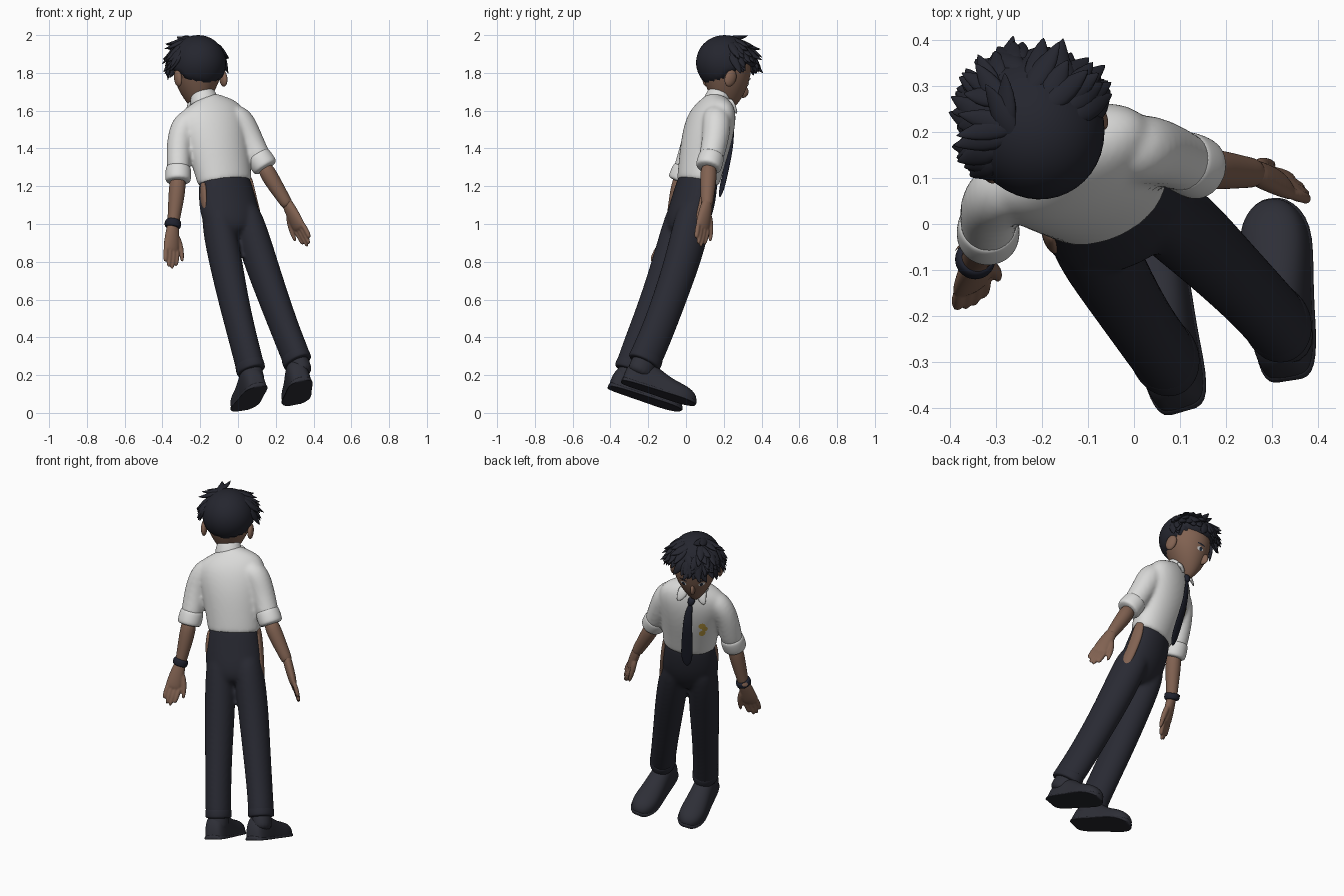
import bpy, bmesh, math, random
from mathutils import Vector, Matrix

cube = bpy.data.objects.get("Cube")
if cube:
    bpy.data.objects.remove(cube)
random.seed(4)


def material(name, *rgb):
    m = bpy.data.materials.new(name)
    m.use_nodes = True
    m.diffuse_color = (*rgb, 1)
    bsdf = next(n for n in m.node_tree.nodes if n.type == 'BSDF_PRINCIPLED')
    bsdf.inputs["Base Color"].default_value = (*rgb, 1)
    bsdf.inputs["Roughness"].default_value = 0.8
    return m


SKIN = material("brown skin", .22, .122, .083)
SHIRT = material("white cotton", .71, .71, .7)
CLOTH = material("dark trousers", .022, .023, .033)
LEATHER = material("dark leather", .027, .028, .038)
HAIR = material("black hair", .018, .019, .028)
NAVY = material("navy tie", .014, .016, .028)
GOLD = material("gold patch", .58, .38, .06)
WHITE = material("eye white", .7, .7, .7)
IRIS = material("dark iris", .02, .03, .05)

RIGHT = Vector((.9, .42, .09)).normalized()      # wearer's right
LEAN = Vector((-.22, .24, .94)).normalized()     # body's up
FRONT = LEAN.cross(RIGHT)                        # wearer's forward


def finish(name, bm, mat, sub=0):
    bmesh.ops.recalc_face_normals(bm, faces=bm.faces[:])
    mesh = bpy.data.meshes.new(name)
    bm.to_mesh(mesh)
    bm.free()
    mesh.materials.append(mat)
    for p in mesh.polygons:
        p.use_smooth = True
    ob = bpy.data.objects.new(name, mesh)
    bpy.context.collection.objects.link(ob)
    if sub:
        ob.modifiers.new("smooth", 'SUBSURF').levels = sub
        ob.modifiers["smooth"].render_levels = sub
    return ob


def loft(name, tubes, mat, sides=16, sub=2, flat=False):
    """Each tube is (side vector, rings); a ring is (x, y, z, half width, half depth)."""
    bm = bmesh.new()
    for side, rings in tubes:
        pts = [Vector(r[:3]) for r in rings]
        loops = []
        for i, ring in enumerate(rings):
            t = (pts[min(i + 1, len(pts) - 1)] - pts[max(i - 1, 0)]).normalized()
            u = (side - t * side.dot(t)).normalized()
            v = t.cross(u)
            loop = []
            for k in range(sides):
                ang = math.tau * k / sides
                c, s = math.cos(ang), math.sin(ang)
                if flat:
                    s = max(s, 0) ** .6
                loop.append(bm.verts.new(pts[i] + u * c * ring[3] + v * s * ring[-1]))
            loops.append(loop)
        for a, b in zip(loops, loops[1:]):
            for k in range(sides):
                j = (k + 1) % sides
                bm.faces.new((a[k], a[j], b[j], b[k]))
        bm.faces.new(loops[0])
        bm.faces.new(loops[-1])
    return finish(name, bm, mat, sub)


def fuse(ob, voxel, rounds):
    """Melt overlapping tubes into one soft garment."""
    melt = ob.modifiers.new("melt", 'REMESH')
    melt.mode, melt.voxel_size, melt.use_smooth_shade = 'VOXEL', voxel, True
    soft = ob.modifiers.new("soften", 'SMOOTH')
    soft.factor, soft.iterations = .5, rounds
    return ob


# Arm paths: sleeve, rolled cuff, forearm
arms = {
    "left": ([(-.19, .115, 1.575, .06), (-.285, .075, 1.54, .073), (-.314, .045, 1.45, .067),
              (-.315, .01, 1.33, .064), (-.316, -.02, 1.25, .062)],
             [(-.315, .002, 1.31, .06), (-.316, -.002, 1.295, .069), (-.317, -.028, 1.235, .071),
              (-.317, -.034, 1.22, .062)],
             [(-.315, -.02, 1.27, .045), (-.325, -.045, 1.15, .045), (-.34, -.07, 1.03, .033),
              (-.347, -.083, .97, .031)]),
    "right": ([(-.07, .15, 1.59, .06), (.01, .165, 1.56, .08), (.055, .158, 1.46, .073),
               (.1, .138, 1.37, .067), (.13, .124, 1.32, .063)],
              [(.1, .138, 1.37, .062), (.108, .135, 1.357, .07), (.142, .12, 1.305, .072),
               (.15, .117, 1.292, .062)],
              [(.13, .122, 1.32, .045), (.18, .118, 1.23, .045), (.245, .112, 1.13, .034),
               (.268, .11, 1.09, .032)])}

# Shirt with sleeves, collar and neck
shirt = fuse(loft("shirt", [(RIGHT, [
    (-.068, .062, 1.21, .15, .102), (-.07, .065, 1.225, .155, .107),
    (-.09, .085, 1.33, .165, .117), (-.115, .11, 1.45, .185, .127),
    (-.14, .135, 1.56, .205, .117), (-.158, .152, 1.62, .172, .09),
    (-.17, .16, 1.655, .085, .07), (-.175, .162, 1.665, .07, .06)])]
    + [(RIGHT, parts[0]) for parts in arms.values()], SHIRT), .011, 5)
for name, (sleeve, cuff, forearm) in arms.items():
    loft(name + "_cuff", [(RIGHT, cuff)], SHIRT)
    loft(name + "_forearm", [(RIGHT, forearm)], SKIN)
loft("collar", [(RIGHT, [
    (-.172, .158, 1.63, .083, .075), (-.178, .163, 1.65, .08, .072),
    (-.186, .174, 1.69, .067, .063), (-.188, .176, 1.695, .062, .058)])], SHIRT)
loft("collar_points", [(RIGHT, [
    (*(Vector((-.19, .2, 1.66)) + RIGHT * s * .05), .03, .02),
    (*(Vector((-.2, .23, 1.615)) + RIGHT * s * .055), .034, .01),
    (*(Vector((-.2, .238, 1.575)) + RIGHT * s * .078), .008, .004)])
    for s in (-1, 1)], SHIRT, 8, 1)
loft("neck", [(RIGHT, [
    (-.17, .155, 1.6, .06), (-.19, .175, 1.69, .056), (-.205, .19, 1.77, .06)])], SKIN)

# Tie and chest patch
loft("tie_knot", [(RIGHT, [(-.203, .222, 1.605, .022, .014), (-.2, .235, 1.585, .024, .018),
                           (-.192, .237, 1.555, .014, .012)])], NAVY, 8)
loft("tie", [(RIGHT, [
    (-.198, .235, 1.57, .014, .009), (-.185, .243, 1.5, .024, .008),
    (-.178, .24, 1.42, .03, .008), (-.157, .215, 1.3, .036, .008),
    (-.137, .188, 1.18, .038, .008), (-.132, .178, 1.14, .004, .004)])], NAVY, 8)


def decal(name, centre, facing, w, h, target, mat, lift=.004, up=LEAN):
    """Thin oval plate wrapped onto the target."""
    n = facing.normalized()
    u = up.cross(n).normalized()
    v = n.cross(u)
    bm = bmesh.new()
    bmesh.ops.create_circle(bm, cap_ends=True, radius=1, segments=20)
    bmesh.ops.poke(bm, faces=bm.faces[:])
    for p in bm.verts:
        p.co = Vector(centre) + u * p.co.x * w + v * p.co.y * h
    ob = finish(name, bm, mat)
    wrap = ob.modifiers.new("wrap", 'SHRINKWRAP')
    wrap.target, wrap.wrap_mode, wrap.offset = target, 'ABOVE_SURFACE', lift


for dx, dz, size in ((.008, .03, .021), (-.012, .006, .019), (.004, -.026, .021)):
    decal("chest_patch", Vector((-.235, .165, 1.385)) + RIGHT * dx + LEAN * dz,
          FRONT, size, size, shirt, GOLD, .005)

# Trousers
right_leg = [(.015, .06, 1.12), (.065, .025, .97), (.12, -.02, .8), (.19, -.088, .6),
             (.265, -.163, .4), (.308, -.212, .295), (.315, -.22, .27)]
left_leg = [(-.12, .01, 1.12), (-.1, -.03, .97), (-.065, -.085, .8), (-.025, -.153, .6),
            (.024, -.23, .4), (.063, -.283, .25), (.069, -.291, .225)]
girth = [(.075, .095), (.087, .104), (.088, .098), (.08, .092),
         (.074, .091), (.074, .093), (.073, .092)]
fuse(loft("trousers", [(RIGHT, [
    (-.075, .07, 1.255, .13, .09), (-.073, .065, 1.24, .145, .1),
    (-.055, .035, 1.1, .168, .112), (-.025, 0, 1.0, .165, .105),
    (.005, -.025, .93, .12, .07)])]
    + [(RIGHT, [(*p, *g) for p, g in zip(path, girth)])
       for path in (right_leg, left_leg)], CLOTH), .011, 6)
for name, path in (("right", right_leg), ("left", left_leg)):
    hem = Vector(path[-1])
    along = (hem - Vector(path[-3])).normalized()
    loft(name + "_trouser_hem", [(RIGHT, [
        (*(hem + along * f), .077 - e, .096 - e)
        for f, e in ((-.05, .012), (-.045, .002), (.004, 0), (.01, .01))])], CLOTH)
    loft(name + "_ankle", [(RIGHT, [(*(hem + along * f), .058, .07)
                                    for f in (-.03, .03, .09)])], LEATHER)

# Bare skin showing along the hips
loft("right_hip_skin", [(FRONT, [
    (.056, .122, 1.26, .03, .012), (.072, .114, 1.16, .038, .018),
    (.1, .086, 1.05, .036, .018), (.125, .056, .95, .032, .016),
    (.145, .026, .88, .016, .01)])], SKIN, 10)
loft("left_hip_skin", [(FRONT, [
    (-.185, -.01, 1.225, .032, .016), (-.184, -.034, 1.14, .034, .016),
    (-.172, -.052, 1.065, .018, .012)])], SKIN, 10)

# Shoes: stations along the foot as (distance, half width, height)
shoe = [(-.002, .03, .06), (.012, .05, .11), (.045, .062, .15), (.1, .068, .155),
        (.16, .069, .135), (.24, .075, .1), (.31, .081, .088), (.36, .07, .076),
        (.393, .045, .055), (.407, .02, .03)]
for name, heel, toe in (("right", (.337, -.338, .165), (.3, .05, .04)),
                        ("left", (.107, -.405, .135), (.02, -.035, .012))):
    heel = Vector(heel)
    d = (Vector(toe) - heel).normalized()
    side = LEAN.cross(d).normalized()
    loft(name + "_shoe", [(side, [(*(heel + d * s), w, h) for s, w, h in shoe])],
         LEATHER, flat=True)
    loft(name + "_sole", [(side, [(*(heel + d * (s * 1.02 - .004)), w + .004, .028)
                                  for s, w, h in shoe])], LEATHER, flat=True, sub=1)

# Wristband, open over the back of the wrist
band = loft("wristband", [(RIGHT, [
    (-.341, -.07, 1.02, .036), (-.342, -.073, 1.015, .045),
    (-.347, -.08, .985, .045), (-.348, -.082, .98, .036)])], NAVY)
decal("wristband_gap", (-.376, -.046, 1.005), Vector((-.7, .7, .2)), .018, .012, band, SKIN)


# Hands
def hand(name, wrist, tip, across):
    w, tip = Vector(wrist), Vector(tip)
    d = (tip - w).normalized()
    size = (tip - w).length
    a = (across - d * across.dot(d)).normalized()
    n = d.cross(a)
    tubes = [(a, [(*(w - d * .05), .031, .03), (*(w + d * size * .2), .046, .028),
                  (*(w + d * size * .48), .052, .024), (*(w + d * size * .6), .046, .016)])]
    for k, reach in enumerate((.9, 1, .97, .86)):
        off = a * (.036 - .023 * k)
        tubes.append((a, [(*(w + d * size * .45 + off), .015, .015),
                          (*(w + d * size * .75 + off + n * .006), .0145, .0145),
                          (*(w + d * size * reach + off * .9 + n * .003), .011, .011)]))
    tubes.append((a, [(*(w + d * size * .12 + a * .02), .02, .02),
                      (*(w + d * size * .42 + a * .06), .017, .017),
                      (*(w + d * size * .76 + a * .074), .011, .011)]))
    fuse(loft(name, tubes, SKIN, 8, 2), .005, 3)


hand("left_hand", (-.345, -.085, .98), (-.362, -.178, .76), Vector((.8, .5, 0)))
hand("right_hand", (.265, .11, 1.1), (.375, .065, .88), Vector((-.6, .7, -.35)))

# Head frame: x to the wearer's right, y forward, z to the crown
hx = Vector((.9, .436, 0)).normalized()
hz = Vector((-.15, .31, .94)).normalized()
hy = hz.cross(hx).normalized()
HEAD = Matrix.Translation((-.21, .203, 1.82)) @ Matrix((hx, hy, hx.cross(hy))).transposed().to_4x4()


def ball(name, mat, centre, radii, shape=None):
    """Ellipsoid in the head frame, reshaped by a rule."""
    bm = bmesh.new()
    bmesh.ops.create_uvsphere(bm, u_segments=40, v_segments=24, radius=1)
    for p in bm.verts:
        co = Vector(c + r * k for c, r, k in zip(centre, radii, p.co))
        p.co = HEAD @ (shape(co) if shape else co)
    return finish(name, bm, mat)


def jaw(p):
    if p.z < 0:
        t = -p.z / .14
        p.x *= 1 - .5 * t ** 1.6
        p.y = p.y * (1 - .3 * t) + .07 * t
        p.z *= 1.5
    return p


def hairline(p):
    limit = min(.055, max(-.13, (p.y + .1) * 1.1 - .13))
    return p if p.z > limit else Vector((p.x * .7, p.y * .7, max(p.z, -.12)))


head = ball("head", SKIN, (0, 0, 0), (.127, .145, .14), jaw)
ball("nose", SKIN, (0, .146, -.075), (.013, .03, .032))
ball("hair_cap", HAIR, (0, 0, .03), (.148, .163, .15), hairline)
for s in (-1, 1):
    ball("ear", SKIN, (s * .133, -.01, -.055), (.018, .032, .046))
    look = hy + hx * s * .45
    decal("eye", HEAD @ Vector((s * .052, .135, -.035)), look, .02, .012, head, WHITE, .003, hz)
    decal("iris", HEAD @ Vector((s * .05, .137, -.035)), look, .01, .012, head, IRIS, .005, hz)
    decal("eyebrow", HEAD @ Vector((s * .053, .135, -.008)), look, .028, .005, head, HAIR, .005, hz)

# Messy locks: fringe and sides sweep down, crown locks flick outward
locks = []
for i in range(84):
    crown = i % 3 == 0
    az = random.uniform(-2, 2)          # zero is straight ahead
    low = .38 if abs(az) < 1 else .15
    el = random.uniform(.5, 1.2) if crown else random.uniform(low, .85)
    n = Vector((math.sin(az) * math.cos(el), math.cos(az) * math.cos(el), math.sin(el)))
    base = Vector((n.x * .14, n.y * .154, n.z * .142 + .03))
    sweep = Vector((n.x * .6 + random.uniform(-.7, .7), n.y * .5 + .4, -.5))
    sweep = (sweep - n * sweep.dot(n)).normalized()
    long = random.uniform(.07, .11)
    flick = random.uniform(.015, .04) if crown else random.uniform(.0, .025)
    stations = ((-.4, -.012, .014), (.1, .007, .032), (.6, .004 + flick * .3, .023),
                (1, flick, .001))
    locks.append((HEAD.to_3x3() @ sweep.cross(n), [
        (*(HEAD @ (base + sweep * long * f + n * lift)), w, w * .5)
        for f, lift, w in stations]))
loft("hair_locks", locks, HAIR, 8, 1)
